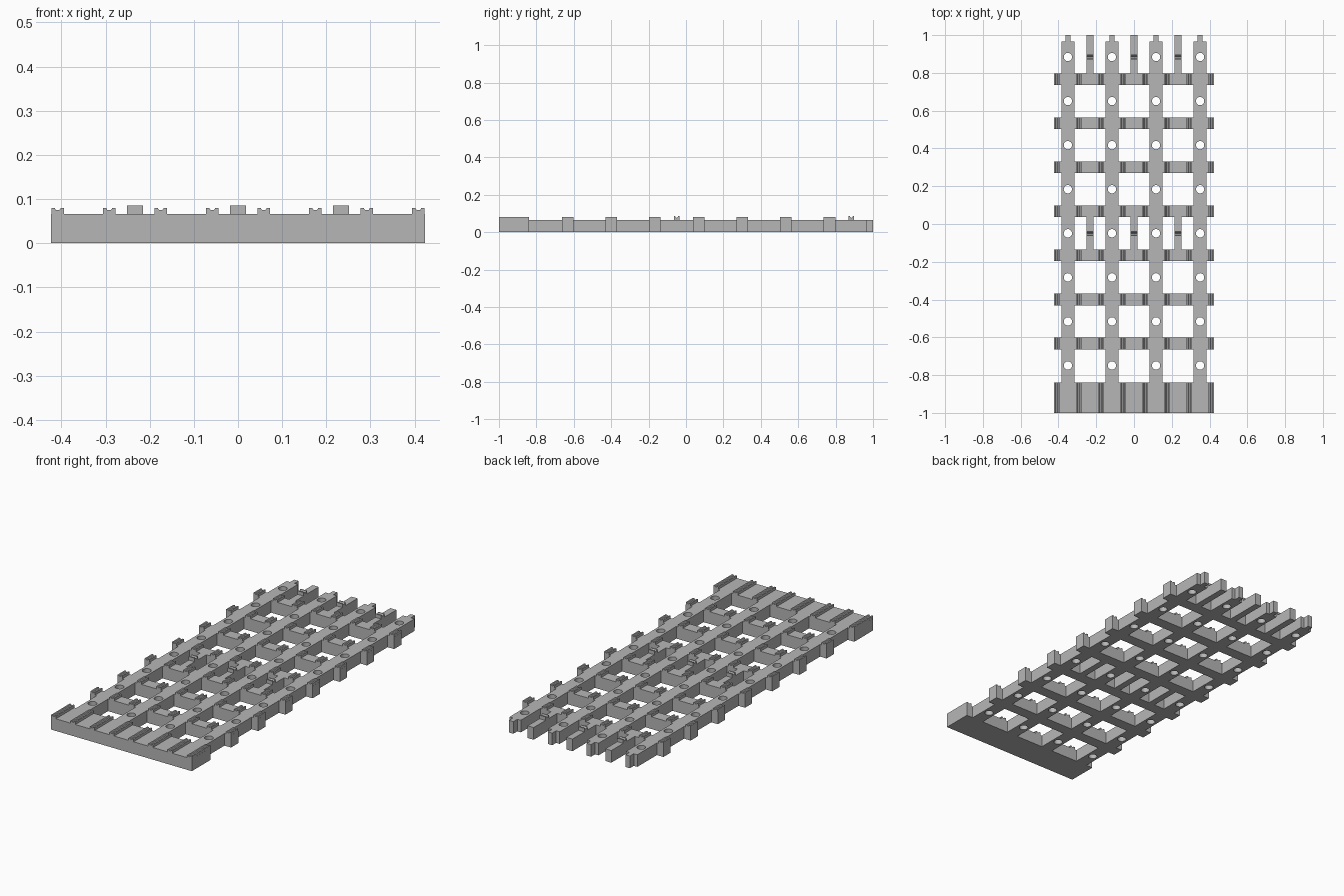
import bpy, bmesh, math
from mathutils import Vector

if "Cube" in bpy.data.objects:
    bpy.data.objects.remove(bpy.data.objects["Cube"], do_unlink=True)

GREY = (0.47, 0.47, 0.47, 1.0)
grey = bpy.data.materials.new("plain grey")
grey.use_nodes = True
grey.diffuse_color = GREY
grey.node_tree.nodes["Principled BSDF"].inputs["Base Color"].default_value = GREY

TOP = 0.066           # height of the flat grid
PITCH = 0.2333        # spacing of beams and crossbars
HALF = 0.034          # half width of a beam
SIDE = 0.423          # half width of the whole strip
BASE_Y = -0.84        # back edge of the solid end
BEAM_X = [PITCH * (i - 1.5) for i in range(4)]
BAR_Y = [0.767 - PITCH * i for i in range(7)]
BAR_HALF = 0.031


def make(name, build):
    mesh = bpy.data.meshes.new(name)
    bm = bmesh.new()
    build(bm)
    bmesh.ops.recalc_face_normals(bm, faces=bm.faces)
    bm.to_mesh(mesh)
    bm.free()
    mesh.materials.append(grey)
    obj = bpy.data.objects.new(name, mesh)
    bpy.context.collection.objects.link(obj)
    return obj


def prism(bm, points, offset):
    """Extrude a closed outline along an offset."""
    face = bm.faces.new([bm.verts.new(p) for p in points])
    out = bmesh.ops.extrude_face_region(bm, geom=[face], use_keep_orig=True)
    verts = [g for g in out["geom"] if isinstance(g, bmesh.types.BMVert)]
    bmesh.ops.translate(bm, verts=verts, vec=Vector(offset))


def block(bm, x0, x1, y0, y1):
    prism(bm, [(x0, y0, 0), (x1, y0, 0), (x1, y1, 0), (x0, y1, 0)], (0, 0, TOP))


def ridge(bm, x, y0, y1):
    """Low rail along y with a shallow groove on top."""
    w, g, f, h = 0.0145, 0.007, 0.004, 0.08
    prof = [(-w, TOP), (w, TOP), (w, h), (g, h), (f, h - 0.005),
            (-f, h - 0.005), (-g, h), (-w, h)]
    prism(bm, [(x + a, y0, z) for a, z in prof], (0, y1 - y0, 0))


def ridge_row(bm, y0, y1):
    for k in range(8):
        ridge(bm, (k - 3.5) * PITCH / 2, y0, y1)


# Solid end
make("end_plate", lambda bm: block(bm, -SIDE, SIDE, -1, BASE_Y))
make("end_plate_ridges", lambda bm: ridge_row(bm, -1, BASE_Y))


# Long beams with a narrow tip and round through holes
def hole_cutters(bm):
    for x in BEAM_X:
        for i in range(8):
            tube = bmesh.ops.create_cone(bm, cap_ends=True, segments=24,
                                         radius1=0.022, radius2=0.022, depth=0.3)
            bmesh.ops.translate(bm, verts=tube["verts"],
                                vec=(x, 0.884 - PITCH * i, 0.03))


cutter = make("hole_cutter", hole_cutters)
cutter.hide_render = True

for i, x in enumerate(BEAM_X):
    def beam(bm):
        right = [(HALF, BASE_Y), (HALF, 0.966), (0.013, 0.966), (0.013, 1)]
        outline = right + [(-a, y) for a, y in reversed(right)]
        prism(bm, [(x + a, y, 0) for a, y in outline], (0, 0, TOP))

    obj = make(f"long_beam_{i + 1}", beam)
    mod = obj.modifiers.new("holes", "BOOLEAN")
    mod.operation = "DIFFERENCE"
    mod.solver = "EXACT"
    mod.object = cutter
    bpy.ops.object.select_all(action="DESELECT")
    bpy.context.view_layer.objects.active = obj
    obj.select_set(True)
    bpy.ops.object.modifier_apply(modifier=mod.name)
    bpy.ops.object.shade_smooth_by_angle(angle=math.radians(30))
bpy.data.objects.remove(cutter, do_unlink=True)

# Crossbars: pieces between the beams and stubs outside them
for i, y in enumerate(BAR_Y):
    def crossbar(bm):
        starts = [-SIDE] + [x + HALF for x in BEAM_X]
        ends = [x - HALF for x in BEAM_X] + [SIDE]
        for a, b in zip(starts, ends):
            block(bm, a, b, y - BAR_HALF, y + BAR_HALF)

    make(f"crossbar_{i + 1}", crossbar)
    make(f"crossbar_ridges_{i + 1}",
         lambda bm: ridge_row(bm, y - BAR_HALF, y + BAR_HALF))

# Short connecting rods, each with an M-shaped catch
ROD_SPANS = {"end": (BAR_Y[0] + BAR_HALF, 1, 0.884),
             "middle": (BAR_Y[4] + BAR_HALF, BAR_Y[3] - BAR_HALF, -0.05)}
for label, (y0, y1, catch_y) in ROD_SPANS.items():
    for i in (-1, 0, 1):
        x, w = i * PITCH, 0.018
        make(f"{label}_rod_{i + 2}", lambda bm: block(bm, x - w, x + w, y0, y1))

        def catch(bm):
            h = 0.085
            prof = [(-0.014, TOP), (0.014, TOP), (0.014, h), (0.008, h),
                    (0, 0.074), (-0.008, h), (-0.014, h)]
            prism(bm, [(x - w, catch_y + a, z) for a, z in prof], (2 * w, 0, 0))

        make(f"{label}_catch_{i + 2}", catch)
